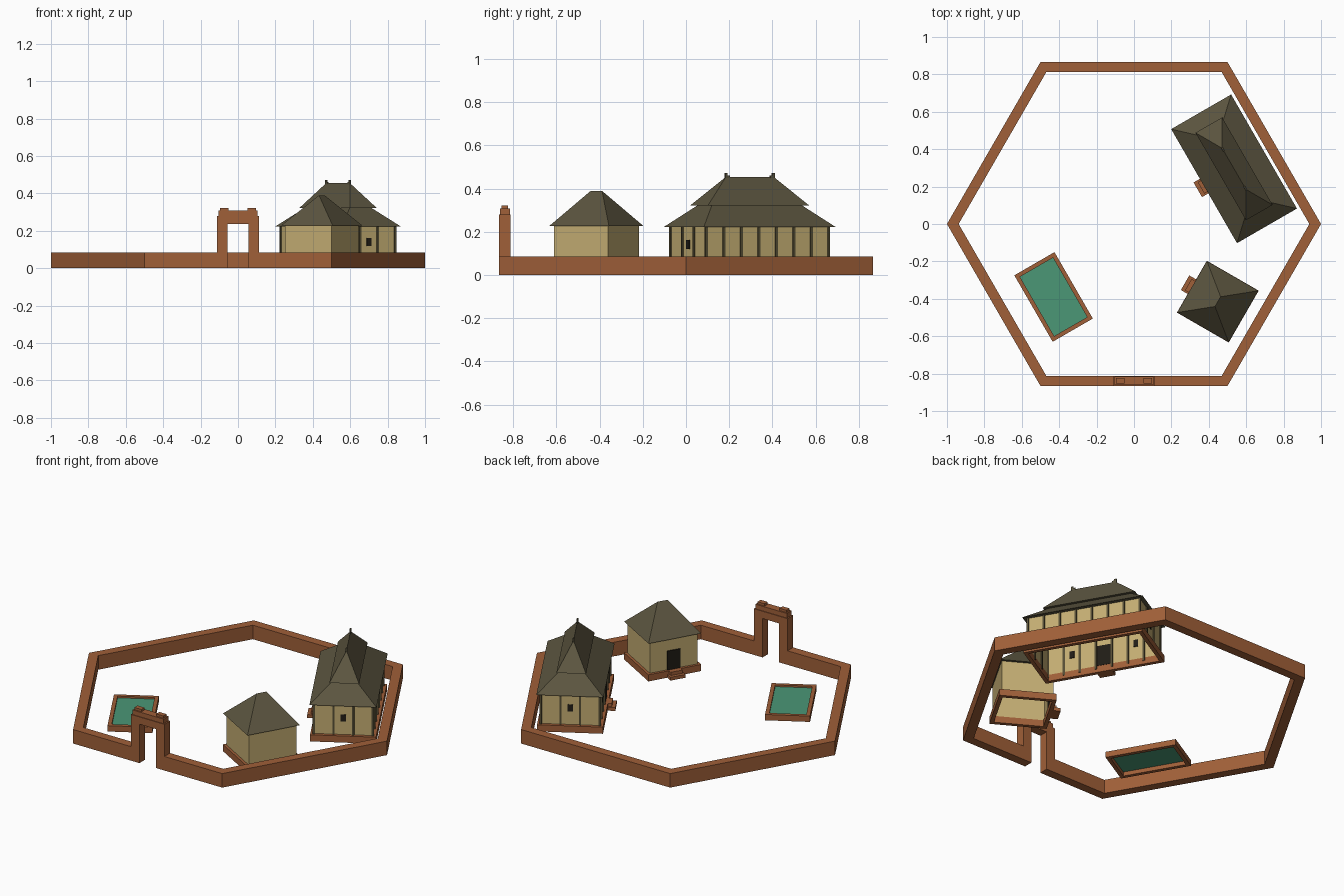
import bpy, math
from mathutils import Matrix

if "Cube" in bpy.data.objects:
    bpy.data.objects.remove(bpy.data.objects["Cube"])


def material(name, rgb):
    m = bpy.data.materials.new(name)
    m.diffuse_color = (*rgb, 1)
    m.use_nodes = True
    m.node_tree.nodes["Principled BSDF"].inputs["Base Color"].default_value = m.diffuse_color
    return m


BRICK = material("brick", (0.35, 0.115, 0.04))
PLASTER = material("plaster", (0.55, 0.42, 0.17))
ROOF = material("roof", (0.105, 0.09, 0.05))
WOOD = material("wood", (0.09, 0.075, 0.035))
DARK = material("dark", (0.015, 0.012, 0.008))
WATER = material("water", (0.07, 0.31, 0.18))
WORLD = Matrix()


def frame(x, y, degrees):
    return Matrix.Translation((x, y, 0)) @ Matrix.Rotation(math.radians(degrees), 4, 'Z')


def mesh(name, verts, faces, mat, place):
    me = bpy.data.meshes.new(name)
    me.from_pydata(verts, [], faces)
    me.materials.append(mat)
    ob = bpy.data.objects.new(name, me)
    ob.matrix_world = place
    bpy.context.collection.objects.link(ob)
    return ob


def rect(hx, hy, z):
    return [(-hx, -hy, z), (hx, -hy, z), (hx, hy, z), (-hx, hy, z)]


SIDES = [(i, (i + 1) % 4, (i + 1) % 4 + 4, i + 4) for i in range(4)]
CAPS = [(3, 2, 1, 0), (4, 5, 6, 7)]


def box(name, x0, x1, y0, y1, z0, z1, mat, place):
    verts = [(x, y, z) for z in (z0, z1)
             for x, y in ((x0, y0), (x1, y0), (x1, y1), (x0, y1))]
    return mesh(name, verts, SIDES + CAPS, mat, place)


def shell(name, hx, hy, z0, z1, mat, place):
    # four walls, open above and below
    return mesh(name, rect(hx, hy, z0) + rect(hx, hy, z1), SIDES, mat, place)


def skirt_roof(name, low, high, place):
    # truncated hipped roof from one rectangle to another
    return mesh(name, rect(*low) + rect(*high), SIDES + CAPS, ROOF, place)


def hip_roof(name, hx, hy, z0, ridge, z1, place):
    verts = rect(hx, hy, z0) + [(-ridge, 0, z1), (ridge, 0, z1)]
    faces = [(0, 1, 5, 4), (1, 2, 5), (2, 3, 4, 5), (3, 0, 4), (3, 2, 1, 0)]
    return mesh(name, verts, faces, ROOF, place)


def kerb(name, hx, hy, w, h, place):
    # hollow rectangular brick frame
    verts = [p for z in (0, h) for s in (0, w) for p in rect(hx - s, hy - s, z)]
    faces = []
    for i in range(4):
        j = (i + 1) % 4
        faces += [(i, j, j + 8, i + 8), (j + 4, i + 4, i + 12, j + 12),
                  (i + 8, j + 8, j + 12, i + 12), (j, i, i + 4, j + 4)]
    return mesh(name, verts, faces, BRICK, place)


def steps(name, y, place):
    box(name + "_lower_step", -0.045, 0.045, y - 0.042, y, 0, 0.02, BRICK, place)
    box(name + "_upper_step", -0.035, 0.035, y - 0.022, y, 0.02, 0.04, BRICK, place)


# hexagonal compound wall with a gap for the gate
GAP, H, T = 0.056, 0.085, 0.054
inner = 1 - T / math.cos(math.pi / 6)
APO = math.cos(math.pi / 6)
ring = [(GAP, -APO, GAP, -APO + T)]
for k in range(6):
    a = math.radians(-60 + 60 * k)
    c, s = math.cos(a), math.sin(a)
    ring.append((c, s, inner * c, inner * s))
ring.append((-GAP, -APO, -GAP, -APO + T))
verts, faces = [], []
for ox, oy, ix, iy in ring:
    verts += [(ox, oy, 0), (ix, iy, 0), (ix, iy, H), (ox, oy, H)]
for k in range(len(ring) - 1):
    for i in range(4):
        j = (i + 1) % 4
        faces.append((4 * k + i, 4 * k + j, 4 * k + 4 + j, 4 * k + 4 + i))
n = len(verts)
faces += [(3, 2, 1, 0), (n - 4, n - 3, n - 2, n - 1)]
mesh("compound_wall", verts, faces, BRICK, WORLD)

# gate: pillars, lintel and stepped coping
gy0, gy1 = -APO, -APO + T
for s in (-1, 1):
    a, b = sorted((s * 0.055, s * 0.113))
    box("gate_pillar", a, b, gy0, gy1, 0, 0.28, BRICK, WORLD)
    a, b = sorted((s * 0.05, s * 0.097))
    box("gate_coping_end", a, b, gy0 + 0.012, gy1 - 0.012, 0.305, 0.322, BRICK, WORLD)
box("gate_lintel", -0.056, 0.056, gy0, gy1, 0.236, 0.28, BRICK, WORLD)
box("gate_coping", -0.105, 0.105, gy0 + 0.004, gy1 - 0.004, 0.28, 0.308, BRICK, WORLD)

# large hall: local x runs along the building, local -y faces the court
hall = frame(0.535, 0.295, -60)
HX, HY = 0.327, 0.163
kerb("hall_plinth", 0.347, 0.182, 0.022, 0.04, hall)
steps("hall", -0.182, hall)
shell("hall_walls", HX, HY, 0.02, 0.235, PLASTER, hall)
R = 0.006
posts = [(-HX + 2 * HX * i / 7, s * HY) for i in range(8) for s in (-1, 1)]
posts += [(s * HX, -HY + 2 * HY * i / 3) for i in (1, 2) for s in (-1, 1)]
for x, y in posts:
    box("hall_post", x - R, x + R, y - R, y + R, 0.02, 0.232, WOOD, hall)
box("hall_door", -0.042, 0.042, -HY - 0.005, -HY + 0.005, 0.04, 0.165, DARK, hall)
for s in (-1, 1):
    x = s * 4 * HX / 7
    box("hall_front_window", x - 0.013, x + 0.013, -HY - 0.005, -HY + 0.005,
        0.12, 0.162, DARK, hall)
    x = s * HX
    box("hall_end_window", x - 0.005, x + 0.005, -0.014, 0.014, 0.12, 0.162, DARK, hall)
skirt_roof("hall_lower_roof", (0.352, 0.185, 0.223), (0.235, 0.06, 0.328), hall)
hip_roof("hall_upper_roof", 0.27, 0.082, 0.323, 0.127, 0.455, hall)
for s in (-1, 1):
    # ridge-end ornament
    a, b = sorted((s * 0.108, s * 0.127))
    box("ridge_ornament", a, b, -0.004, 0.004, 0.435, 0.462, ROOF, hall)
    a, b = sorted((s * 0.12, s * 0.133))
    box("ridge_ornament_tip", a, b, -0.004, 0.004, 0.45, 0.472, ROOF, hall)

# small pavilion
hut = frame(0.448, -0.415, -120)
kerb("hut_plinth", 0.16, 0.16, 0.022, 0.04, hut)
steps("hut", -0.16, hut)
shell("hut_walls", 0.144, 0.144, 0.02, 0.235, PLASTER, hut)
box("hut_door", -0.04, 0.04, -0.15, -0.1435, 0.04, 0.155, DARK, hut)
hip_roof("hut_roof", 0.159, 0.159, 0.228, 0.03, 0.39, hut)

# pool
pool = frame(-0.43, -0.39, -60)
kerb("pool_kerb", 0.205, 0.124, 0.022, 0.035, pool)
mesh("pool_water", rect(0.184, 0.103, 0.025), [(0, 1, 2, 3)], WATER, pool)
